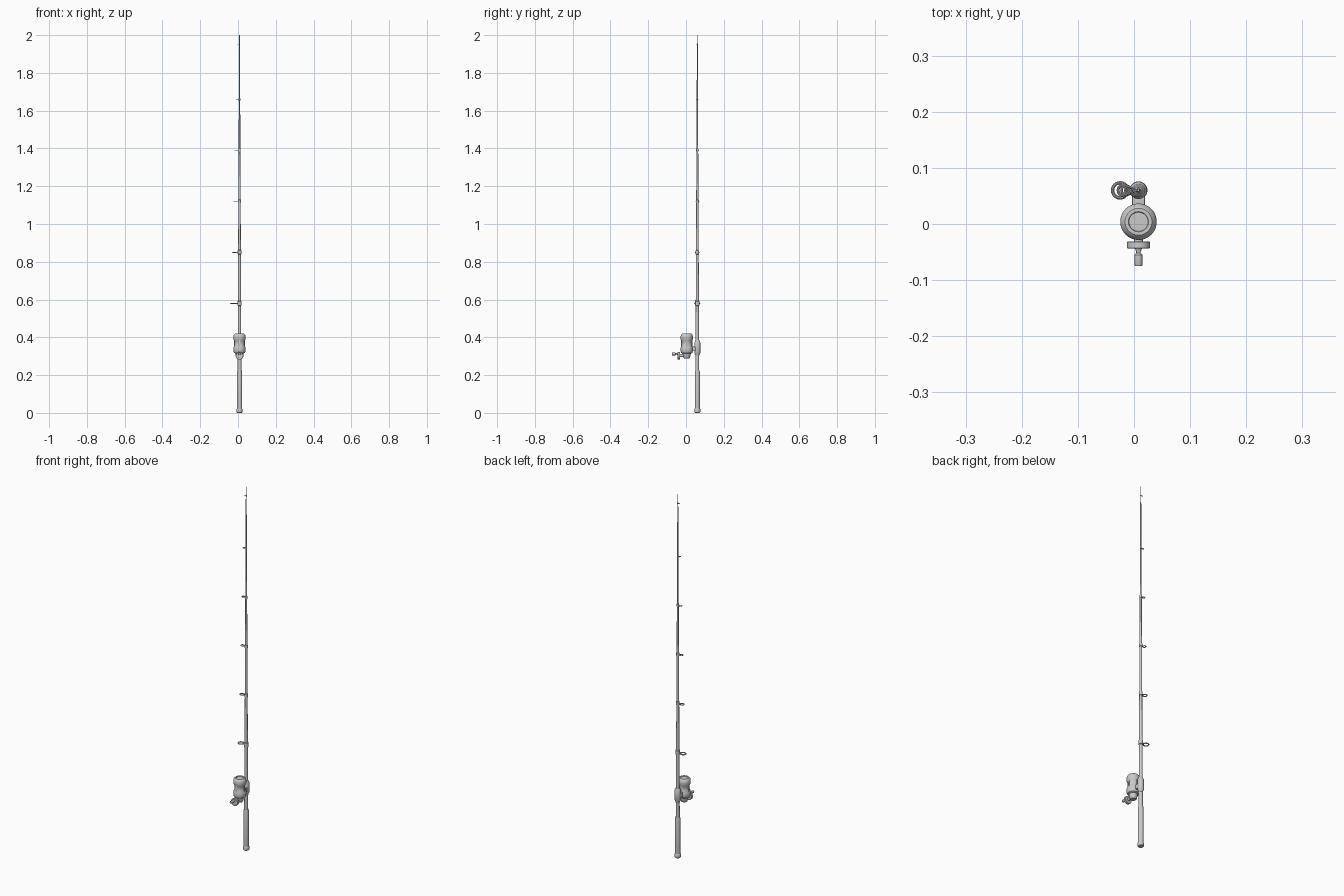
import bpy, bmesh, math
from mathutils import Matrix, Vector

if "Cube" in bpy.data.objects:
    bpy.data.objects.remove(bpy.data.objects["Cube"])

RX, RY = 0.008, 0.06      # rod axis
BY = 0.004                # reel axis y


def finish(name, bm, smooth=True):
    bmesh.ops.recalc_face_normals(bm, faces=bm.faces)
    me = bpy.data.meshes.new(name)
    bm.to_mesh(me)
    bm.free()
    ob = bpy.data.objects.new(name, me)
    bpy.context.collection.objects.link(ob)
    if smooth:
        bpy.context.view_layer.objects.active = ob
        ob.select_set(True)
        bpy.ops.object.shade_smooth_by_angle(angle=math.radians(35))
        ob.select_set(False)
    return ob


def lathe(name, profile, origin, n=24, axis='Z'):
    """Closed turned solid from (radius, height) pairs; axis Y points to the front."""
    bm = bmesh.new()
    rings = []
    for r, h in profile:
        rings.append([bm.verts.new((r * math.cos(2 * math.pi * i / n),
                                    r * math.sin(2 * math.pi * i / n), h)) for i in range(n)])
    for a, b in zip(rings, rings[1:]):
        for i in range(n):
            j = (i + 1) % n
            bm.faces.new((a[i], a[j], b[j], b[i]))
    bm.faces.new(rings[0])
    bm.faces.new(rings[-1])
    if axis == 'Y':
        bm.transform(Matrix.Rotation(math.pi / 2, 4, 'X'))
    bm.transform(Matrix.Translation(origin))
    return finish(name, bm)


def box(name, center, size, bevel=0.0, spin=0.0):
    bm = bmesh.new()
    bmesh.ops.create_cube(bm, size=1)
    bm.transform(Matrix.Diagonal((*size, 1)))
    if bevel:
        bmesh.ops.bevel(bm, geom=bm.edges[:], offset=bevel, segments=2, affect='EDGES', profile=0.5)
    bm.transform(Matrix.Translation(center) @ Matrix.Rotation(spin, 4, 'Z'))
    return finish(name, bm)


def ring(name, center, major, minor):
    n, m = 24, 10
    bm = bmesh.new()
    v = [[bm.verts.new(Vector(center) + Vector((
        (major + minor * math.cos(2 * math.pi * k / m)) * math.cos(2 * math.pi * i / n),
        (major + minor * math.cos(2 * math.pi * k / m)) * math.sin(2 * math.pi * i / n),
        minor * math.sin(2 * math.pi * k / m)))) for k in range(m)] for i in range(n)]
    for i in range(n):
        for k in range(m):
            bm.faces.new((v[i][k], v[(i + 1) % n][k], v[(i + 1) % n][(k + 1) % m], v[i][(k + 1) % m]))
    finish(name, bm)


def rod_radius(z):
    return 0.0102 + (0.002 - 0.0102) * (z - 0.2) / 1.8


# Rod blank, grip and butt cap
lathe("rod_blank", [(0.0102, 0.2), (0.002, 2.0)], (RX, RY, 0))
lathe("grip", [(0.0125, 0.018), (0.0135, 0.03), (0.0135, 0.215), (0.0115, 0.225)], (RX, RY, 0))
lathe("butt_cap", [(0.011, 0), (0.015, 0.003), (0.016, 0.008), (0.016, 0.018), (0.0135, 0.024)], (RX, RY, 0))

# Reel seat and stem
lathe("reel_seat", [(0.0105, 0.303), (0.0125, 0.312), (0.0155, 0.318), (0.0155, 0.372),
                    (0.0125, 0.378), (0.0105, 0.385)], (RX, RY, 0))
box("reel_stem", (RX, 0.043, 0.339), (0.023, 0.032, 0.024), 0.003)

# Reel body: waisted drum with stepped cap
lathe("reel_body", [(0.022, 0.314), (0.029, 0.318), (0.0325, 0.326), (0.0325, 0.345), (0.0275, 0.356),
                    (0.0265, 0.368), (0.0275, 0.38), (0.0325, 0.389), (0.0325, 0.405), (0.030, 0.414),
                    (0.024, 0.42), (0.018, 0.42), (0.017, 0.417)], (RX, BY, 0), 32)
for i in range(4):
    a = -math.pi / 2 + i * math.pi / 2
    box("drum_rib", (RX + 0.027 * math.cos(a), BY + 0.027 * math.sin(a), 0.368),
        (0.006, 0.006, 0.046), 0.001, a)
lathe("reel_base", [(0.014, 0.288), (0.017, 0.291), (0.019, 0.302), (0.022, 0.316)], (RX, BY, 0))

# Crank: shaft, disc, pin and knob pointing to the front
lathe("crank_shaft", [(0.008, -0.005), (0.008, 0.036)], (RX, 0, 0.303), 16, 'Y')
lathe("crank_disc", [(0.019, 0.031), (0.0205, 0.0325), (0.0205, 0.0425), (0.019, 0.044)],
      (RX, 0, 0.302), 24, 'Y')
lathe("crank_knob", [(0.0065, 0.043), (0.004, 0.049), (0.004, 0.052), (0.007, 0.055),
                     (0.007, 0.073), (0.006, 0.075)], (RX, 0, 0.312), 16, 'Y')

# Line guides: collar, arm and ring, shrinking towards the tip
guides = [(0.58, 0.0165), (0.85, 0.0125), (1.12, 0.0105), (1.39, 0.0085), (1.66, 0.0065), (1.95, 0.0038)]
for z, r in guides:
    rr = rod_radius(z)
    s = rr / rod_radius(0.58)
    w = rr + 0.0028 * s
    lathe("guide_collar", [(rr, -0.013 * s), (w, -0.011 * s), (w, 0.011 * s), (rr, 0.013 * s)], (RX, RY, z), 16)
    minor = 0.003 * (r / 0.0165) ** 0.6
    cx = RX - w - r - 0.005 * s
    ring("guide_ring", (cx, RY, z), r - minor, minor)
    x0, x1 = cx + r - minor, RX - rr * 0.5
    box("guide_arm", ((x0 + x1) / 2, RY, z), (x1 - x0, minor * 2, minor * 1.6))
